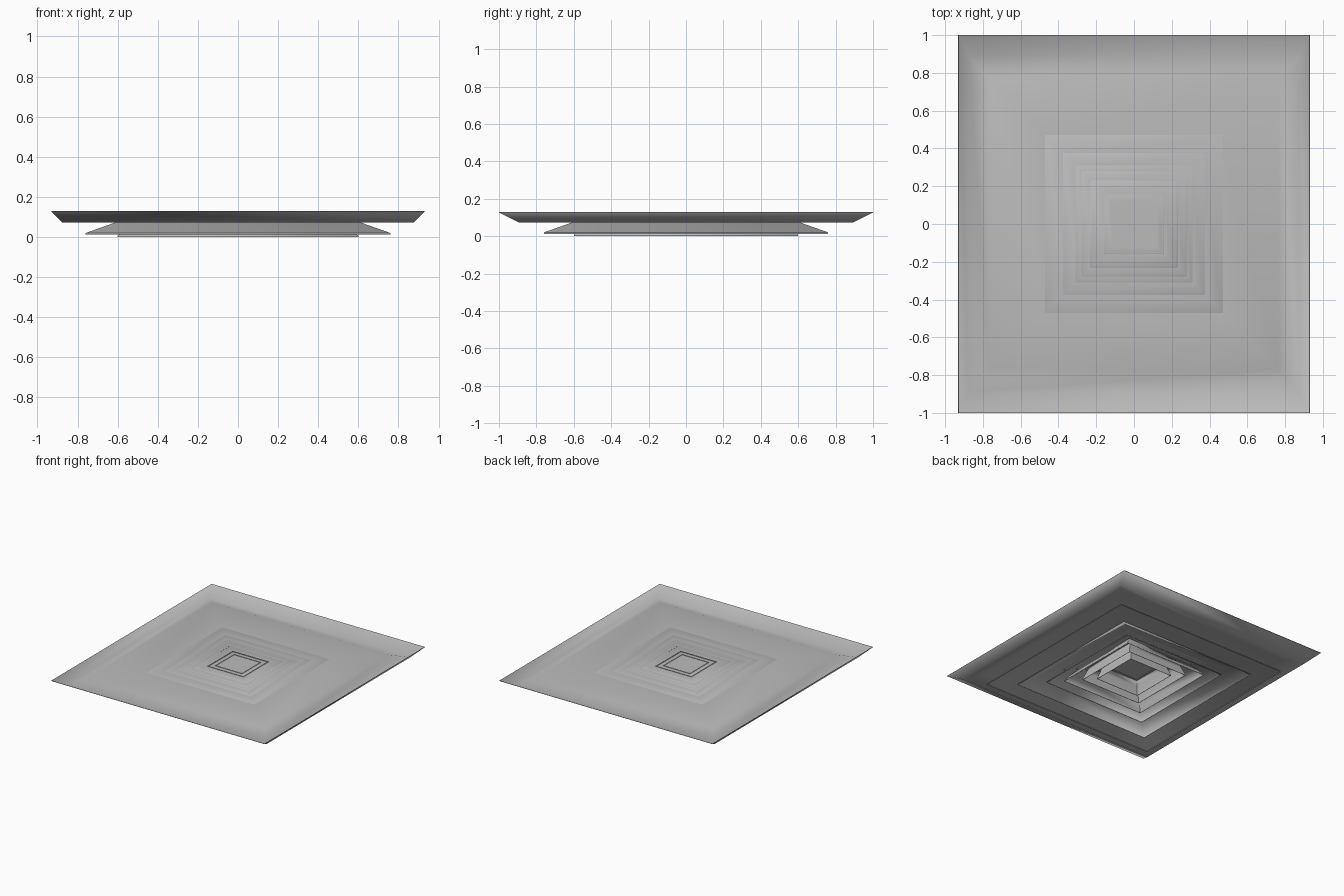
import bpy
import bmesh
from math import radians

cube = bpy.data.objects.get("Cube")
if cube:
    bpy.data.objects.remove(cube, do_unlink=True)

metal = bpy.data.materials.new("grey_metal")
metal.use_nodes = True
grey = (0.5, 0.5, 0.5, 1)
metal.diffuse_color = grey
metal.node_tree.nodes["Principled BSDF"].inputs["Base Color"].default_value = grey


def pressed_sheet(name, profile, cap=False, thickness=0.003):
    """Thin sheet lofted through rectangles (half width, half depth, height)."""
    bm = bmesh.new()
    loops = []
    for hx, hy, z in profile:
        corners = ((-hx, -hy), (hx, -hy), (hx, hy), (-hx, hy))
        loops.append([bm.verts.new((x, y, z)) for x, y in corners])
    for low, high in zip(loops, loops[1:]):
        for i in range(4):
            j = (i + 1) % 4
            bm.faces.new((low[i], low[j], high[j], high[i]))
    if cap:
        bm.faces.new(loops[-1])
    mesh = bpy.data.meshes.new(name)
    bm.to_mesh(mesh)
    bm.free()
    obj = bpy.data.objects.new(name, mesh)
    bpy.context.collection.objects.link(obj)
    mesh.materials.append(metal)
    solid = obj.modifiers.new("sheet_thickness", "SOLIDIFY")
    solid.thickness = thickness
    solid.offset = -1
    # Smooth the pressed bends, keep the cut rims sharp
    bpy.ops.object.select_all(action="DESELECT")
    obj.select_set(True)
    bpy.context.view_layer.objects.active = obj
    bpy.ops.object.modifier_apply(modifier=solid.name)
    bpy.ops.object.shade_smooth_by_angle(angle=radians(66))


# Nested louvres: lower half size, lower height, upper half size
louvres = [
    (0.76, 0.012, 0.465),
    (0.60, 0.0, 0.37),
    (0.45, 0.008, 0.305),
    (0.36, 0.013, 0.273),
    (0.265, 0.018, 0.225),
    (0.19, 0.02, 0.155),
]
deck = 0.112
step = 0.0025

# Outer frame: flared rim, valley and flat deck
first = louvres[0][2] - 0.01
pressed_sheet("outer_frame", [
    (0.93, 1.0, 0.13), (0.875, 0.89, 0.075),
    (0.765, 0.77, deck), (first, first, deck)])

# Each louvre has a lip, a slightly bowed slope and a flat inner flange
for n, (low, z, high) in enumerate(louvres):
    top = deck + step * (n + 1)
    last = n == len(louvres) - 1
    inner = 0.12 if last else louvres[n + 1][2] - 0.008
    lip = z + 0.008
    bow = (low + high) / 2
    sizes = [(low, z), (low, lip), (bow, (lip + top) / 2 + 0.005),
             (high + 0.008, top - 0.004), (high, top), (inner, top)]
    pressed_sheet(f"louvre_{n + 1}", [(s, s, h) for s, h in sizes], cap=last)

# Raised square seams on the centre plate
for name, size in (("centre_seam_outer", 0.156), ("centre_seam_inner", 0.118)):
    edge = size - 0.005
    pressed_sheet(name, [(size, size, 0.125), (size, size, 0.13),
                         (edge, edge, 0.13), (edge, edge, 0.125)], thickness=0.001)
